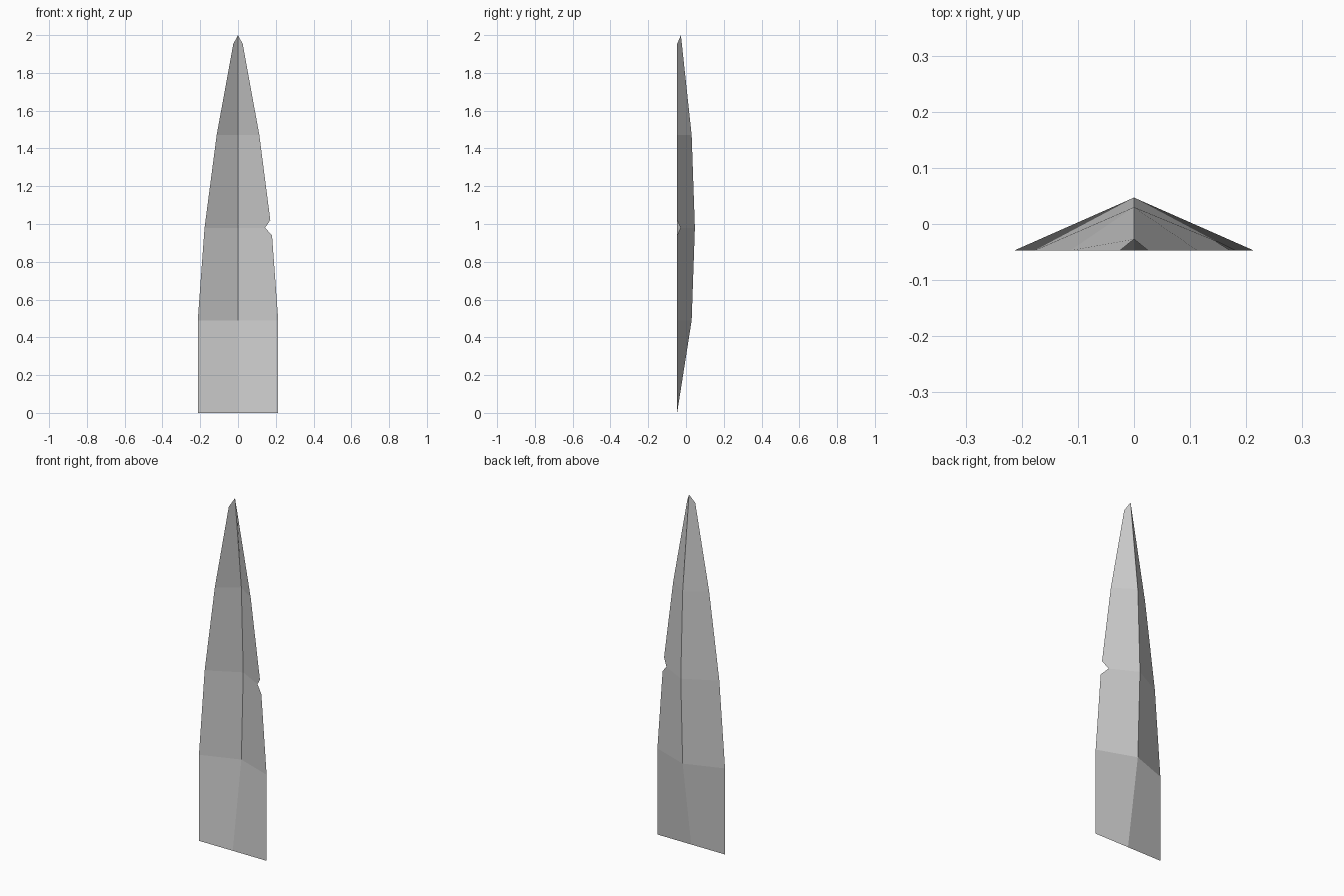
import bpy, bmesh

if "Cube" in bpy.data.objects:
    bpy.data.objects.remove(bpy.data.objects["Cube"])

EDGE_Y = -0.047
# half width, edge height, ridge depth, ridge height
ROWS = [(0.213, 0.0, EDGE_Y, 0.0), (0.213, 0.49, 0.03, 0.49),
        (0.177, 0.98, 0.047, 0.98), (0.113, 1.47, 0.03, 1.47),
        (0.025, 1.953, -0.027, 2.0)]

bm = bmesh.new()
ridge = [bm.verts.new((0, y, z)) for _, _, y, z in ROWS]

# Both slopes of the folded blade, one open sheet
for side in (-1, 1):
    edge = [bm.verts.new((side * w, EDGE_Y, z)) for w, z, _, _ in ROWS]
    lower, upper = [], []
    if side == 1:
        # Chip in the right edge: its inner point lies on the slope
        edge[2].co = (0.143, -0.029, 0.98)
        lower = [bm.verts.new((0.18, EDGE_Y, 0.94))]
        upper = [bm.verts.new((0.171, EDGE_Y, 1.02))]
    for i in range(len(ROWS) - 1):
        chip = lower if i == 1 else upper if i == 2 else []
        loop = [ridge[i], edge[i], *chip, edge[i + 1], ridge[i + 1]]
        bm.faces.new(loop if side == 1 else loop[::-1])

mesh = bpy.data.meshes.new("blade")
bm.to_mesh(mesh)
bm.free()
blade = bpy.data.objects.new("blade", mesh)
bpy.context.collection.objects.link(blade)
